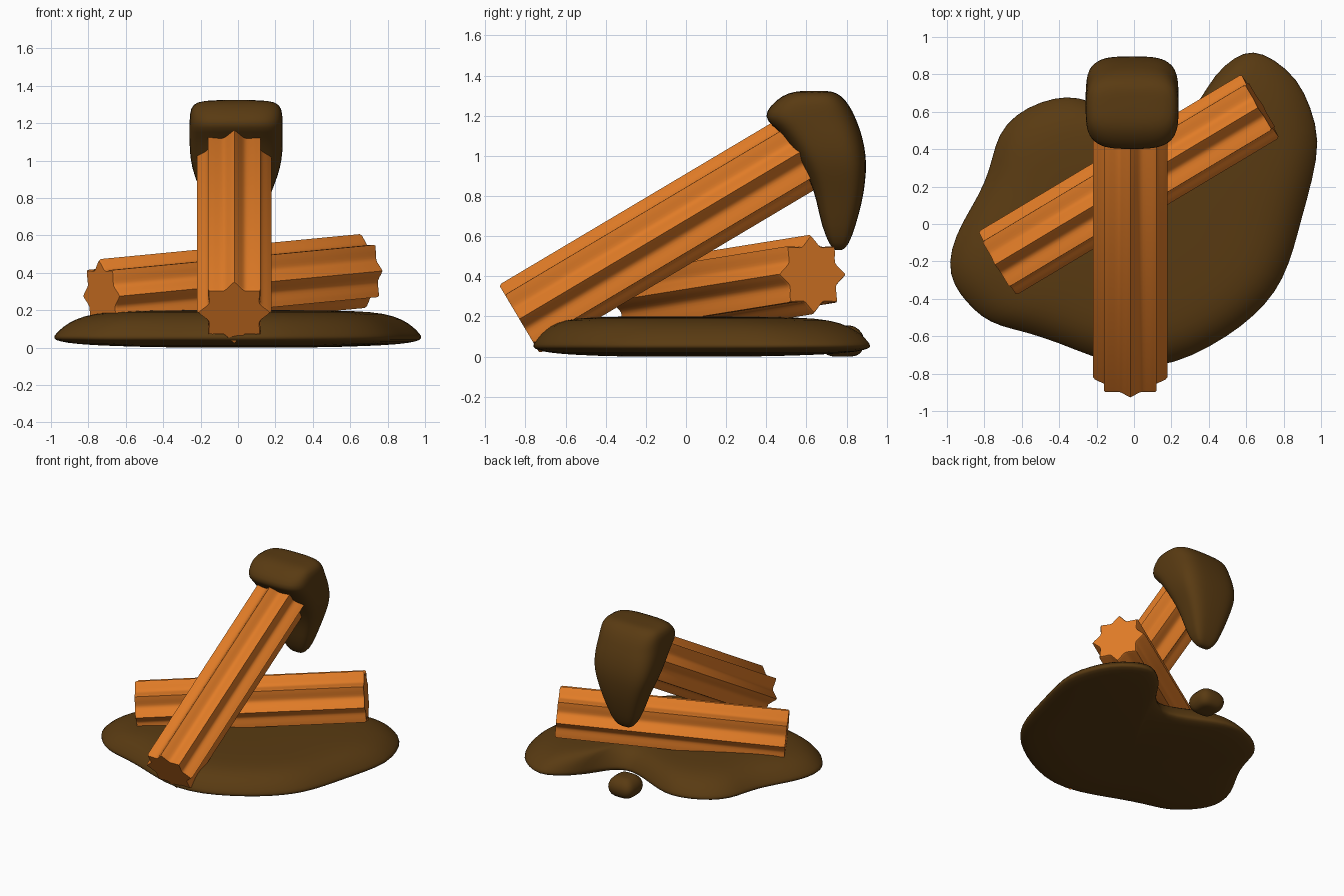
import bpy, bmesh, math
from mathutils import Vector

if "Cube" in bpy.data.objects:
    bpy.data.objects.remove(bpy.data.objects["Cube"])


def material(name, rgb):
    m = bpy.data.materials.new(name)
    m.diffuse_color = (*rgb, 1)
    m.use_nodes = True
    m.node_tree.nodes["Principled BSDF"].inputs["Base Color"].default_value = m.diffuse_color
    return m


DOUGH = material("fried dough orange", (0.75, 0.20, 0.02))
CHOC = material("dark chocolate", (0.10, 0.043, 0.006))


def loft(name, rings, mat, subdiv=0, angle=60):
    """Skin a list of closed rings and cap both ends."""
    bm = bmesh.new()
    rows = [[bm.verts.new(p) for p in r] for r in rings]
    n = len(rows[0])
    for a, b in zip(rows, rows[1:]):
        for i in range(n):
            j = (i + 1) % n
            bm.faces.new((a[i], a[j], b[j], b[i]))
    for r in (rows[0], rows[-1]):
        c = bm.verts.new(sum((v.co for v in r), Vector()) / n)
        for i in range(n):
            bm.faces.new((r[i], r[(i + 1) % n], c))
    bmesh.ops.recalc_face_normals(bm, faces=bm.faces)
    me = bpy.data.meshes.new(name)
    bm.to_mesh(me)
    bm.free()
    me.materials.append(mat)
    ob = bpy.data.objects.new(name, me)
    bpy.context.collection.objects.link(ob)
    bpy.ops.object.select_all(action='DESELECT')
    ob.select_set(True)
    bpy.context.view_layer.objects.active = ob
    bpy.ops.object.shade_smooth_by_angle(angle=math.radians(angle))
    if subdiv:
        ob.modifiers.new("smooth", 'SUBSURF').levels = subdiv
        ob.modifiers["smooth"].render_levels = subdiv
    return ob


def churro(name, start, end):
    """Eight-ridged fluted stick between two points."""
    start, end = Vector(start), Vector(end)
    axis = (end - start).normalized()
    side = axis.cross(Vector((0, 0, 1))).normalized()
    up = side.cross(axis)
    length = (end - start).length
    rings = []
    for d, s in ((0, 0.96), (0.012, 1), (length - 0.012, 1), (length, 0.96)):
        ring = []
        for i in range(80):
            t = 2 * math.pi * i / 80
            r = s * (0.152 + 0.046 * (1 - abs(math.sin(4 * t))) ** 0.9)
            ring.append(start + axis * d + r * (math.cos(t) * up + math.sin(t) * side))
        rings.append(ring)
    return loft(name, rings, DOUGH, angle=40)


def slices(name, cx, table):
    """Blob from horizontal superellipse slices: z, y front, y back, half width."""
    rings = []
    for z, y0, y1, w in table:
        ring = []
        for i in range(28):
            t = 2 * math.pi * i / 28
            c, s = math.cos(t), math.sin(t)
            ring.append((cx + w * math.copysign(abs(c) ** 0.6, c),
                         (y0 + y1) / 2 + (y1 - y0) / 2 * math.copysign(abs(s) ** 0.6, s), z))
        rings.append(ring)
    return loft(name, rings, CHOC, 1, 180)


# Two fluted sticks
churro("lying_churro", (-0.73, -0.21, 0.275), (0.675, 0.63, 0.41))
churro("leaning_churro", (-0.02, -0.83, 0.187), (-0.02, 0.63, 1.055))

# Chocolate puddle: freehand outline, domed top, shallow underside
outline = [(-1, -.21), (-.96, -.06), (-.88, .08), (-.80, .22), (-.76, .36), (-.73, .48),
           (-.64, .59), (-.50, .66), (-.36, .69), (-.24, .665), (-.10, .60), (.05, .53),
           (.17, .51), (.27, .57), (.36, .67), (.43, .80), (.54, .90), (.64, .935),
           (.75, .89), (.88, .78), (.95, .63), (1, .45), (.96, .24), (.90, .03),
           (.86, -.13), (.80, -.30), (.71, -.43), (.58, -.55), (.41, -.66), (.22, -.75),
           (0, -.78), (-.235, -.71), (-.40, -.64), (-.58, -.58), (-.72, -.55),
           (-.82, -.5), (-.90, -.42), (-.97, -.33)]
levels = [(.4, 0), (.7, .008), (.88, .018), (.97, .033), (1.003, .048), (.985, .075),
          (.95, .11), (.89, .15), (.79, .183), (.62, .197), (.3, .2)]
CX, CY = 0.04, -0.04
loft("chocolate_puddle",
     [[(CX + (x - CX) * s, CY + (y - CY) * s, z) for x, y in outline] for s, z in levels],
     CHOC, 1, 180)

# Chocolate coating dripping from the raised end
slices("chocolate_dip", -0.01, [
    (.53, .74, .78, .04), (.555, .715, .81, .08), (.65, .675, .845, .125),
    (.78, .65, .88, .17), (.87, .62, .893, .205), (.96, .575, .90, .238),
    (1.05, .52, .89, .25), (1.13, .455, .868, .25), (1.175, .40, .85, .25),
    (1.22, .395, .832, .25), (1.28, .45, .795, .245), (1.315, .51, .75, .215),
    (1.323, .57, .71, .12)])

# Fallen drop behind the puddle
slices("chocolate_drop", -0.02, [
    (0, .72, .84, .06), (.015, .685, .875, .095), (.07, .665, .895, .115),
    (.12, .68, .88, .10), (.155, .72, .84, .06)])
